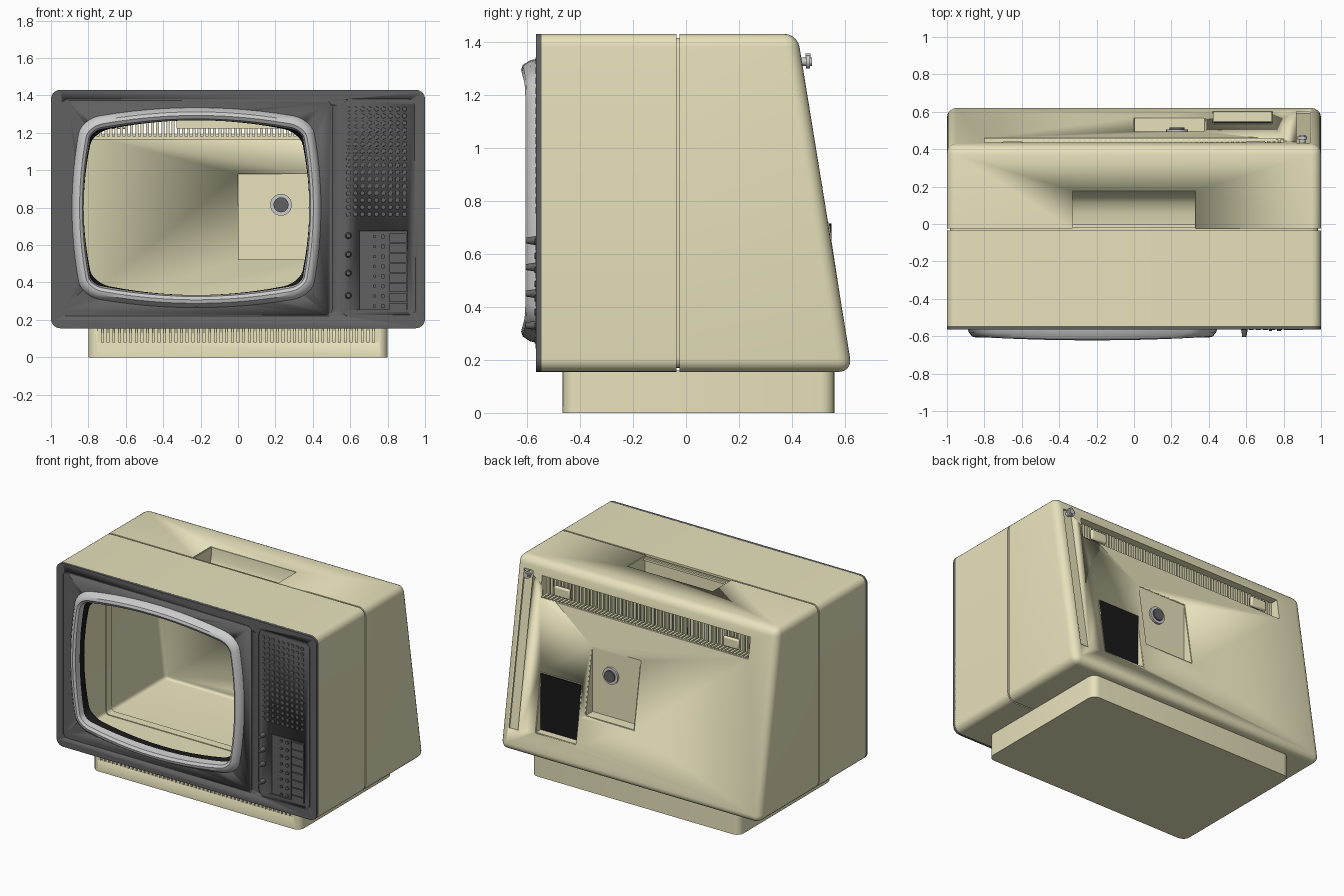
import bpy, bmesh, math
from mathutils import Matrix, Vector

if "Cube" in bpy.data.objects:
    bpy.data.objects.remove(bpy.data.objects["Cube"])


def mat(name, c):
    m = bpy.data.materials.new(name)
    m.diffuse_color = (*c, 1)
    m.use_nodes = True
    m.node_tree.nodes["Principled BSDF"].inputs["Base Color"].default_value = m.diffuse_color
    return m


BEIGE = mat("beige_plastic", (0.80, 0.76, 0.50))
DARK = mat("dark_grey", (0.12, 0.12, 0.12))
BLACK = mat("black", (0.01, 0.01, 0.01))


def finish(name, bm, m=None, solid=0):
    bmesh.ops.recalc_face_normals(bm, faces=bm.faces)
    me = bpy.data.meshes.new(name)
    bm.to_mesh(me)
    bm.free()
    ob = bpy.data.objects.new(name, me)
    bpy.context.collection.objects.link(ob)
    if m:
        me.materials.append(m)
    bpy.ops.object.select_all(action='DESELECT')
    ob.select_set(True)
    bpy.context.view_layer.objects.active = ob
    if solid:
        s = ob.modifiers.new("wall", 'SOLIDIFY')
        s.thickness, s.offset, s.use_even_offset = solid, -1, True
        bpy.ops.object.modifier_apply(modifier=s.name)
    bpy.ops.object.shade_smooth_by_angle(angle=math.radians(35))
    return ob


def add_box(bm, x0, x1, y0, y1, z0, z1):
    m = Matrix.Translation(((x0 + x1) / 2, (y0 + y1) / 2, (z0 + z1) / 2))
    bmesh.ops.create_cube(bm, size=1, matrix=m @ Matrix.Diagonal((x1 - x0, y1 - y0, z1 - z0, 1)))


def boxes(name, lst, m=None):
    bm = bmesh.new()
    for b in lst:
        add_box(bm, *b)
    return finish(name, bm, m)


def pegs(name, lst, m=None, seg=16):
    """Cylinders or cones along y: x, z, y_front, y_back, r_front, r_back."""
    bm = bmesh.new()
    for x, z, yf, yb, rf, rb in lst:
        bmesh.ops.create_cone(bm, cap_ends=True, segments=seg, radius1=rf, radius2=rb, depth=yb - yf,
                              matrix=Matrix.Translation((x, (yf + yb) / 2, z)) @ Matrix.Rotation(-math.pi / 2, 4, 'X'))
    return finish(name, bm, m)


def rr(x0, x1, z0, z1, r, n=6):
    pts = []
    for k, (cx, cz) in enumerate([(x1 - r, z1 - r), (x0 + r, z1 - r), (x0 + r, z0 + r), (x1 - r, z0 + r)]):
        for i in range(n + 1):
            a = math.pi / 2 * (k + i / n)
            pts.append((cx + r * math.cos(a), cz + r * math.sin(a)))
    return pts


def loft(name, loops, m=None, cap=False, ring=False):
    bm = bmesh.new()
    vs = [[bm.verts.new(p) for p in lp] for lp in loops]
    n = len(vs[0])
    for a, b in list(zip(vs, vs[1:])) + ([(vs[-1], vs[0])] if ring else []):
        for i in range(n):
            bm.faces.new((a[i], a[(i + 1) % n], b[(i + 1) % n], b[i]))
    if cap:
        bm.faces.new(vs[0])
        bm.faces.new(vs[-1])
    return finish(name, bm, m)


def at(pts, y):
    return [(x, y, z) for x, z in pts]


def tube(name, x0, x1, z0, z1, r, t, y0, y1, m=None):
    o, i = rr(x0, x1, z0, z1, r), rr(x0 + t, x1 - t, z0 + t, z1 - t, max(r - t, 0.004))
    return loft(name, [at(o, y0), at(o, y1), at(i, y1), at(i, y0)], m, ring=True)


def cut(ob, cutter):
    b = ob.modifiers.new("cut", 'BOOLEAN')
    b.operation, b.object, b.solver = 'DIFFERENCE', cutter, 'EXACT'
    bpy.context.view_layer.objects.active = ob
    bpy.ops.object.modifier_apply(modifier=b.name)
    bpy.data.objects.remove(cutter)


def prism(bm, prof, x0, x1):
    """Extrude a (y, z) profile along x."""
    f = bm.faces.new([bm.verts.new((x0, y, z)) for y, z in prof])
    r = bmesh.ops.extrude_face_region(bm, geom=[f])
    for v in r['geom']:
        if isinstance(v, bmesh.types.BMVert):
            v.co.x = x1
    bmesh.ops.recalc_face_normals(bm, faces=bm.faces)


def slope(z):
    return 0.43 + (1.37 - z) * 0.1624


# Front half of the case
tube("front_shell", -1, 1, 0.155, 1.43, 0.05, 0.025, -0.545, -0.035, BEIGE)
tube("seam_lip", -0.985, 0.985, 0.17, 1.415, 0.04, 0.015, -0.06, 0.0, BEIGE)

# Rear half with sloping back
bm = bmesh.new()
YF = -0.025
prism(bm, [(YF, 0.155), (slope(0.155), 0.155), (slope(1.43), 1.43), (YF, 1.43)], -1, 1)
front = lambda e: all(abs(v.co.y - YF) < 1e-4 for v in e.verts)
bmesh.ops.bevel(bm, geom=[e for e in bm.edges if not front(e)], offset=0.05, segments=5,
                profile=0.5, affect='EDGES', clamp_overlap=True)
bmesh.ops.delete(bm, geom=[f for f in bm.faces if front(f)], context='FACES')
back = finish("rear_shell", bm, BEIGE, solid=0.025)
R1, R2 = (0.0, 0.38, 0.52, 0.98), (0.42, 0.74, 0.32, 0.72)
for x0, x1, z0, z1 in (R1, R2, (-0.8, 0.8, 1.19, 1.335)):
    cut(back, boxes("cutter", [(x0, x1, 0.3, 0.8, z0, z1)]))
cut(back, boxes("cutter", [(-0.33, 0.33, -0.1, 0.18, 1.3, 1.5)]))
bm = bmesh.new()                                   # shallow aerial groove
prism(bm, [(slope(0.3) - 0.012, 0.3), (0.9, 0.3), (0.9, 1.35), (slope(1.35) - 0.012, 1.35)], 0.87, 0.94)
cut(back, finish("cutter", bm))


# Recessed connection trays in the back
def tray(name, x0, x1, z0, z1, y):
    bm = bmesh.new()
    prism(bm, [(y, z0), (slope(z0) - 0.002, z0), (max(slope(z1), y + 0.01) - 0.002, z1), (y, z1)], x0, x1)
    bm.faces.ensure_lookup_table()
    bmesh.ops.delete(bm, geom=[max(bm.faces, key=lambda f: f.calc_center_median().y)], context='FACES')
    return finish(name, bm, BEIGE, solid=0.006)


tray("socket_recess", *R1, 0.485)
tray("label_recess", *R2, 0.53)
boxes("black_rear_plate", [(0.425, 0.735, 0.537, 0.548, 0.325, 0.715)], BLACK)
for i, (r, a, b) in enumerate([(0.058, 0.465, 0.505), (0.04, 0.455, 0.515)]):
    pegs("socket_%d" % i, [(0.23, 0.815, a, b, r, r)], None if i == 0 else DARK, 24)

# Carrying-handle recess with curved floor
bm = bmesh.new()
prism(bm, [(0.18, 1.425), (0.175, 1.35), (0.155, 1.29), (0.115, 1.25), (0.06, 1.23), (-0.02, 1.222), (-0.02, 1.425)],
      -0.33, 0.33)
bmesh.ops.delete(bm, geom=[max(bm.faces, key=lambda f: f.calc_center_median().z)], context='FACES')
finish("handle_recess", bm, BEIGE, solid=0.005)

# Rear ventilation grille: L-shaped bars and rails
bars = []
for i in range(58):
    x = -0.79 + i * 1.58 / 57
    bars += [(x - 0.008, x + 0.008, 0.37, 0.385, 1.17, 1.345), (x - 0.008, x + 0.008, 0.385, 0.452, 1.18, 1.195)]
bars += [(-0.81, 0.81, 0.37, 0.42, 1.335, 1.35), (-0.81, 0.81, 0.37, 0.385, 1.165, 1.18)]
bars += [(s - 0.006, s + 0.006, 0.37, 0.43, 1.17, 1.35) for s in (-0.805, 0.805)]
boxes("rear_grille", bars, BEIGE)

# Cable hooks in the grille slot
for s in (-0.65, 0.65):
    hook = boxes("cable_hook", [(s - 0.035, s + 0.035, 0.38, 0.42, 1.235, 1.275),
                                (s - 0.06, s + 0.06, 0.415, 0.44, 1.22, 1.29)], BEIGE)
    bv = hook.modifiers.new("round", 'BEVEL')
    bv.width, bv.segments = 0.01, 2

# Aerial stub
pegs("aerial_mount", [(0.9, 1.325, 0.41, 0.475, 0.016, 0.016), (0.9, 1.325, 0.452, 0.468, 0.026, 0.026)])
boxes("aerial_tip", [(0.89, 0.91, 0.45, 0.47, 1.325, 1.355)])

# Plinth with ribbed front
bm = bmesh.new()
add_box(bm, -0.8, 0.8, -0.465, 0.56, 0, 0.16)
bmesh.ops.bevel(bm, geom=[e for e in bm.edges if abs(e.verts[0].co.z - e.verts[1].co.z) > 0.1],
                offset=0.05, segments=5, profile=0.5, affect='EDGES')
base = finish("plinth", bm, BEIGE)
cut(base, boxes("cutter", [(-0.75, 0.75, -0.6, -0.445, 0.08, 0.2)]))
boxes("plinth_ribs", [(x - 0.01, x + 0.01, -0.465, -0.444, 0.08, 0.157)
                      for x in [-0.74 + i * 1.48 / 49 for i in range(50)]], BEIGE)


# Bulged screen outline
def screen(a, b, da, db, r, y, bulge=0.0):
    sq = rr(-1, 1, -1, 1, r, 6)
    dense = []
    for i, p in enumerate(sq):
        q = sq[(i + 1) % len(sq)]
        k = 12 if math.dist(p, q) > 0.6 else 1
        dense += [(p[0] + (q[0] - p[0]) * j / k, p[1] + (q[1] - p[1]) * j / k) for j in range(k)]
    return [(-0.222 + u * (a - da * v * v), y - bulge * (1 - u * u), 0.80 + v * (b - db * u * u)) for u, v in dense]


# Front panel with grooves and screen hole
P = rr(-1, 1, 0.155, 1.43, 0.05)
panel = loft("front_panel", [at(P, -0.565), at(P, -0.542)], DARK, cap=True)
cut(panel, loft("cutter", [screen(0.62, 0.485, 0.04, 0.057, 0.1, y) for y in (-0.7, -0.4)], cap=True))
for x0, x1 in ((-0.95, 0.505), (0.555, 0.95)):
    cut(panel, tube("cutter", x0, x1, 0.22, 1.38, 0.04, 0.006, -0.6, -0.56))
cut(panel, boxes("cutter", [(0.65, 0.905, -0.6, -0.555, 0.255, 0.675)]))

# Screen surround and its black inner sleeve
loft("screen_surround", [screen(0.667, 0.536, 0.05, 0.062, 0.16, -0.56),
                         screen(0.660, 0.530, 0.05, 0.062, 0.16, -0.582, 0.006),
                         screen(0.642, 0.512, 0.048, 0.062, 0.15, -0.602, 0.014),
                         screen(0.625, 0.493, 0.045, 0.06, 0.13, -0.606, 0.016),
                         screen(0.610, 0.475, 0.042, 0.058, 0.11, -0.596, 0.014),
                         screen(0.603, 0.467, 0.04, 0.057, 0.10, -0.56)], ring=True)
loft("screen_sleeve", [screen(0.603, 0.467, 0.04, 0.057, 0.1, -0.56), screen(0.603, 0.467, 0.05, 0.065, 0.16, -0.51),
                       screen(0.62, 0.485, 0.05, 0.065, 0.16, -0.51), screen(0.62, 0.485, 0.04, 0.057, 0.1, -0.56)],
     BLACK, ring=True)

# Speaker grille dots
pegs("speaker_grille", [(0.59 + i * 0.0375, 0.765 + j * 0.0375, -0.568, -0.56, 0.012, 0.014)
                        for i in range(9) for j in range(16)], DARK, 8)

# Control knobs
pegs("control_knobs", [(0.59, z, -0.605, -0.56, 0.011, 0.018) for z in (0.65, 0.55, 0.45, 0.33)], DARK)

# Channel selector: strip, tuning dots, push buttons
rows = [0.655 - i * 0.053 for i in range(8)]
boxes("selector_strip", [(0.66, 0.80, -0.562, -0.55, 0.26, 0.67)], DARK)
boxes("channel_buttons", [(0.81, 0.90, -0.567, -0.55, z - 0.042, z + 0.006) for z in rows], DARK)
pegs("tuning_dots", [(x, z - 0.01, -0.572, -0.56, r, r) for z in rows for x, r in ((0.73, 0.009), (0.775, 0.012))],
     DARK, 10)
